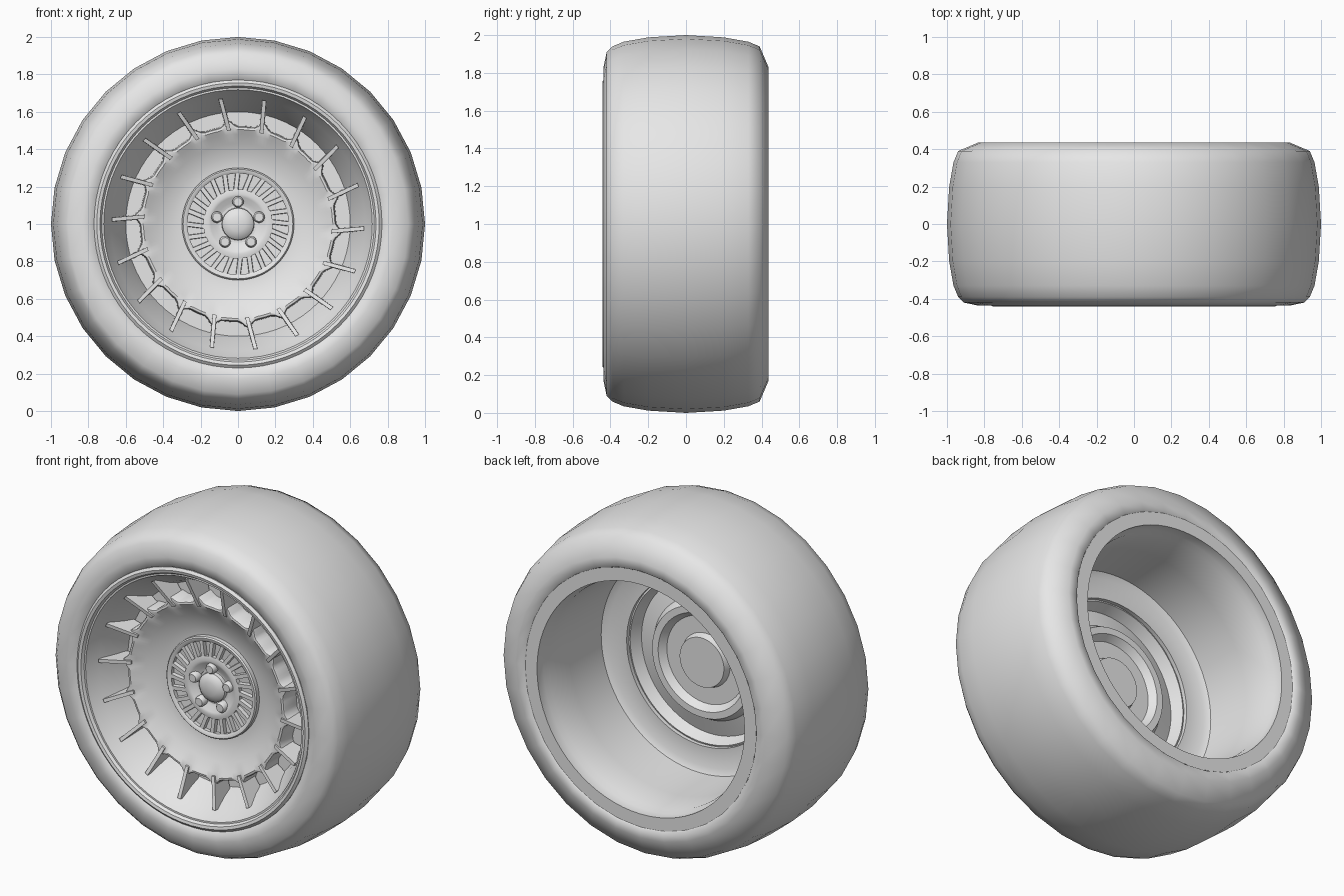
import bpy, bmesh, math
from mathutils import Vector

if "Cube" in bpy.data.objects:
    bpy.data.objects.remove(bpy.data.objects["Cube"])

grey = bpy.data.materials.new("plain grey")
grey.diffuse_color = (0.8, 0.8, 0.8, 1)
grey.use_nodes = True
grey.node_tree.nodes["Principled BSDF"].inputs["Base Color"].default_value = grey.diffuse_color


def finish(name, bm, angle=35):
    bmesh.ops.remove_doubles(bm, verts=bm.verts, dist=0.0005)
    bmesh.ops.recalc_face_normals(bm, faces=bm.faces)
    mesh = bpy.data.meshes.new(name)
    bm.to_mesh(mesh)
    bm.free()
    mesh.materials.append(grey)
    ob = bpy.data.objects.new(name, mesh)
    bpy.context.collection.objects.link(ob)
    bpy.ops.object.select_all(action='DESELECT')
    ob.select_set(True)
    bpy.context.view_layer.objects.active = ob
    bpy.ops.object.shade_smooth_by_angle(angle=math.radians(angle))
    return ob


def polar(r, a, y):
    return Vector((r * math.cos(a), y, 1 + r * math.sin(a)))


def lathe(name, profile, segs, warp=None, angle=35, closed=True):
    """Turn an (r, y) profile around the axle; warp(r, a) may shift the radius."""
    bm = bmesh.new()
    rings = []
    for i in range(segs):
        a = 2 * math.pi * i / segs
        rings.append([bm.verts.new(polar(warp(r, a) if warp else r, a, y)) for r, y in profile])
    n = len(profile)
    for i in range(segs):
        p, q = rings[i], rings[(i + 1) % segs]
        for j in range(n if closed else n - 1):
            k = (j + 1) % n
            if profile[j][0] == 0 and profile[k][0] == 0:
                continue
            if profile[j][0] == 0:
                bm.faces.new((p[j], p[k], q[k]))
            elif profile[k][0] == 0:
                bm.faces.new((p[j], p[k], q[j]))
            else:
                bm.faces.new((p[j], p[k], q[k], q[j]))
    return finish(name, bm, angle)


def bars(name, count, start, twist, inner, outer, width):
    """Radial bars; inner and outer are (r, front y, back y)."""
    bm = bmesh.new()
    for i in range(count):
        a = start + 2 * math.pi * i / count
        ends = []
        for (r, y0, y1), ang in ((inner, a - twist), (outer, a)):
            side = Vector((-math.sin(a), 0, math.cos(a))) * width / 2
            ends.append([bm.verts.new(polar(r, ang, y) + side * s)
                         for y, s in ((y0, -0.8), (y0, 0.8), (y1, 1), (y1, -1))])
        p, q = ends
        bm.faces.new(p)
        bm.faces.new(q)
        for j in range(4):
            k = (j + 1) % 4
            bm.faces.new((p[j], p[k], q[k], q[j]))
    return finish(name, bm, 30)


# Tyre: rounded shoulders, open in the middle
lathe("tyre", [(0.755, -0.40), (0.775, -0.43), (0.83, -0.437), (0.91, -0.42), (0.94, -0.39),
               (0.965, -0.33), (0.988, -0.20), (1.0, 0), (0.988, 0.20), (0.965, 0.33),
               (0.94, 0.39), (0.83, 0.437), (0.775, 0.437), (0.755, 0.41)], 32, angle=60)

# Rim: rolled front lip, sloping well, backing ring, deep rear barrel and flange
lathe("rim", [(0.77, -0.39), (0.77, -0.43), (0.755, -0.442), (0.738, -0.438), (0.728, -0.422),
              (0.718, -0.422), (0.708, -0.40), (0.68, -0.35), (0.63, -0.26), (0.60, -0.19),
              (0.50, -0.19), (0.50, -0.15), (0.62, -0.15), (0.655, -0.13), (0.67, 0.15),
              (0.675, 0.34), (0.69, 0.37), (0.69, 0.43), (0.768, 0.43), (0.768, 0.39)], 72)

# Dish: concave face whose edge flares towards every spoke
SPOKES, START, TWIST = 18, math.radians(18), math.radians(2.5)
PITCH = 2 * math.pi / SPOKES


def flare(r, a):
    if r < 0.495:
        return r
    d = abs((a - START + TWIST + PITCH / 2) % PITCH - PITCH / 2) / (PITCH / 2)
    return r + 0.045 * max(0, 1 - d / 0.6) ** 2


lathe("dish", [(0, -0.225), (0.30, -0.225), (0.36, -0.235), (0.43, -0.262), (0.48, -0.29),
               (0.505, -0.305), (0.517, -0.303), (0.522, -0.295), (0.525, -0.185), (0.49, -0.17),
               (0.46, -0.235), (0.36, -0.205), (0.33, -0.15), (0.29, -0.15), (0.26, -0.19),
               (0.16, -0.19), (0.147, -0.15), (0, -0.15)], 180, flare)

# Thin blades joining dish to rim
bars("spokes", SPOKES, START, TWIST, (0.50, -0.306, -0.2), (0.675, -0.36, -0.2), 0.026)

# Hub: outer ring, vanes, inner ring
lathe("hub_outer_ring", [(0.30, -0.215), (0.30, -0.25), (0.293, -0.257), (0.28, -0.255),
                         (0.27, -0.248), (0.27, -0.215)], 64)
bars("hub_vanes", 24, 0, math.radians(-5), (0.165, -0.249, -0.215), (0.278, -0.249, -0.215), 0.028)
lathe("hub_inner_ring", [(0.185, -0.215), (0.185, -0.249), (0.16, -0.255), (0.145, -0.25),
                         (0.12, -0.235), (0.10, -0.23), (0.10, -0.215)], 48)

# Domed centre cap
lathe("centre_cap", [(0, -0.275), (0.04, -0.272), (0.07, -0.262), (0.085, -0.248),
                     (0.088, -0.215), (0, -0.215)], 32)

# Five wheel nuts
bm = bmesh.new()
for i in range(5):
    a = math.radians(90 + 72 * i)
    rows = [[bm.verts.new(polar(0.118, a, y) + Vector((r * math.cos(t), 0, r * math.sin(t))))
             for t in [2 * math.pi * k / 12 for k in range(12)]]
            for r, y in ((0.031, -0.22), (0.031, -0.262), (0.023, -0.274))]
    for p, q in zip(rows, rows[1:]):
        for k in range(12):
            bm.faces.new((p[k], p[(k + 1) % 12], q[(k + 1) % 12], q[k]))
    bm.faces.new(rows[-1])
finish("wheel_nuts", bm, 50)
